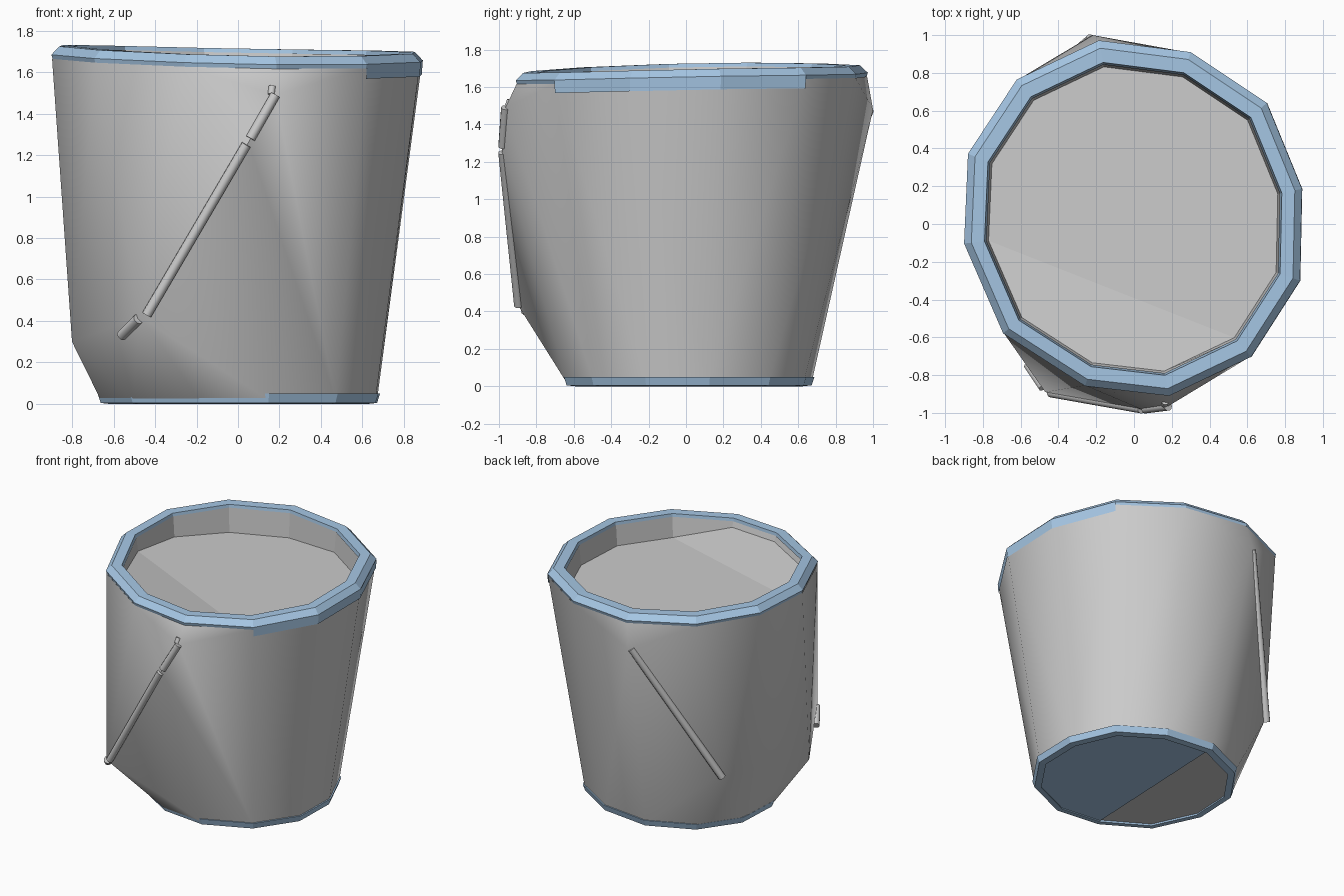
import bpy, bmesh
from mathutils import Vector

if "Cube" in bpy.data.objects:
    bpy.data.objects.remove(bpy.data.objects["Cube"])

blue = bpy.data.materials.new("pale_blue")
blue.diffuse_color = (0.38, 0.57, 0.78, 1)
blue.use_nodes = True
blue.node_tree.nodes["Principled BSDF"].inputs["Base Color"].default_value = blue.diffuse_color

# Twelve-sided outline of the rim, seen from above
OUTLINE = [(-.18, .94), (.29, .88), (.68, .62), (.86, .18), (.85, -.29), (.60, -.68),
           (.18, -.88), (-.25, -.83), (-.67, -.56), (-.87, -.10), (-.85, .36), (-.60, .74)]
N = len(OUTLINE)


def top_ring(scale, dz):
    return [Vector((x * scale, y * scale, 1.70 + .02 * y - .018 * x - .018 * y * y + dz))
            for x, y in OUTLINE]


def base_ring(scale, z):
    return [Vector((x * .77 * scale + .008, y * .72 * scale - .005, z)) for x, y in OUTLINE]


def add_object(name, bm, material=None, smooth=None):
    bmesh.ops.recalc_face_normals(bm, faces=bm.faces[:])
    mesh = bpy.data.meshes.new(name)
    bm.to_mesh(mesh)
    bm.free()
    ob = bpy.data.objects.new(name, mesh)
    bpy.context.collection.objects.link(ob)
    if material:
        mesh.materials.append(material)
    if smooth:
        bpy.ops.object.select_all(action='DESELECT')
        ob.select_set(True)
        bpy.context.view_layer.objects.active = ob
        bpy.ops.object.shade_smooth_by_angle(angle=smooth)
    return ob


def loft(bm, rings, close_rings=False, close_loop=True):
    vs = [[bm.verts.new(p) for p in r] for r in rings]
    pairs = list(zip(vs, vs[1:])) + ([(vs[-1], vs[0])] if close_rings else [])
    for a, b in pairs:
        n = len(a)
        for i in range(n if close_loop else n - 1):
            j = (i + 1) % n
            bm.faces.new((a[i], a[j], b[j], b[i]))
    return vs


# Bucket wall: tapered shell pulled out over the handle ends
wall = bmesh.new()
rim = {wall.verts.new(p) for p in top_ring(1.03, -.05)}
for p in base_ring(1.0, .02):
    wall.verts.new(p)
for p in [(.18, -.965, 1.49), (.05, -.985, 1.26), (-.47, -.89, .42), (-.80, -.32, .30),
          (-.22, 1.0, 1.48), (-.69, .57, .50)]:
    wall.verts.new(p)
bmesh.ops.convex_hull(wall, input=wall.verts[:])
lid = [f for f in wall.faces if set(f.verts) <= rim]
bmesh.ops.delete(wall, geom=lid, context='FACES')
bmesh.ops.delete(wall, geom=[v for v in wall.verts if not v.link_faces], context='VERTS')
add_object("bucket_wall", wall, smooth=.6)

# Shallow inside: short inner wall, main floor and raised front slope
bm = bmesh.new()
low = top_ring(.885, -.16)
for i, dz in {0: -.03, 11: -.03, 9: .05, 6: .11, 7: .11, 8: .11}.items():
    low[i].z += dz
vs = loft(bm, [top_ring(.90, -.01), low])[1]
bm.faces.new([vs[i] for i in (9, 10, 11, 0, 1, 2, 3, 4, 5)])
bm.faces.new([vs[i] for i in (5, 6, 7, 8, 9)])
add_object("inner_lining", bm)

# Flat rim band
bm = bmesh.new()
loft(bm, [top_ring(s, dz) for s, dz in
          ((1.025, -.055), (1.034, -.03), (.99, .01), (.91, .01), (.90, -.05))], True)
add_object("rim", bm, blue)

# Hanging skirt of the rim on the right side
bm = bmesh.new()
loft(bm, [top_ring(1.036, -.03)[2:6], top_ring(1.03, -.10)[2:6]], close_loop=False)
add_object("rim_skirt", bm, blue)

# Base band and the part of the base plate that shows
bm = bmesh.new()
loft(bm, [base_ring(.93, 0), base_ring(1.0, .005), base_ring(1.022, .05),
          base_ring(.97, .05)], True)
add_object("base_band", bm, blue)
bm = bmesh.new()
plate = base_ring(.95, .012)
bm.faces.new([bm.verts.new(plate[i]) for i in range(8)])
add_object("base_plate", bm, blue)


# Handle rods lying along the wall
def rod(name, a, b, r):
    a, b = Vector(a), Vector(b)
    bpy.ops.mesh.primitive_cylinder_add(vertices=10, radius=r, depth=(b - a).length,
                                        location=(a + b) / 2)
    ob = bpy.context.object
    ob.name = name
    ob.rotation_euler = (b - a).to_track_quat('Z', 'Y').to_euler()
    bpy.ops.object.shade_smooth_by_angle(angle=.8)


rod("front_handle_top", (.18, -.965, 1.49), (.06, -.98, 1.28), .024)
rod("front_handle", (.04, -.98, 1.25), (-.44, -.895, .43), .024)
rod("front_handle_end", (-.48, -.865, .41), (-.56, -.745, .33), .026)
rod("front_handle_tip", (.16, -.955, 1.49), (.165, -.94, 1.53), .018)
rod("back_handle", (-.23, .98, 1.48), (-.70, .57, .48), .026)
